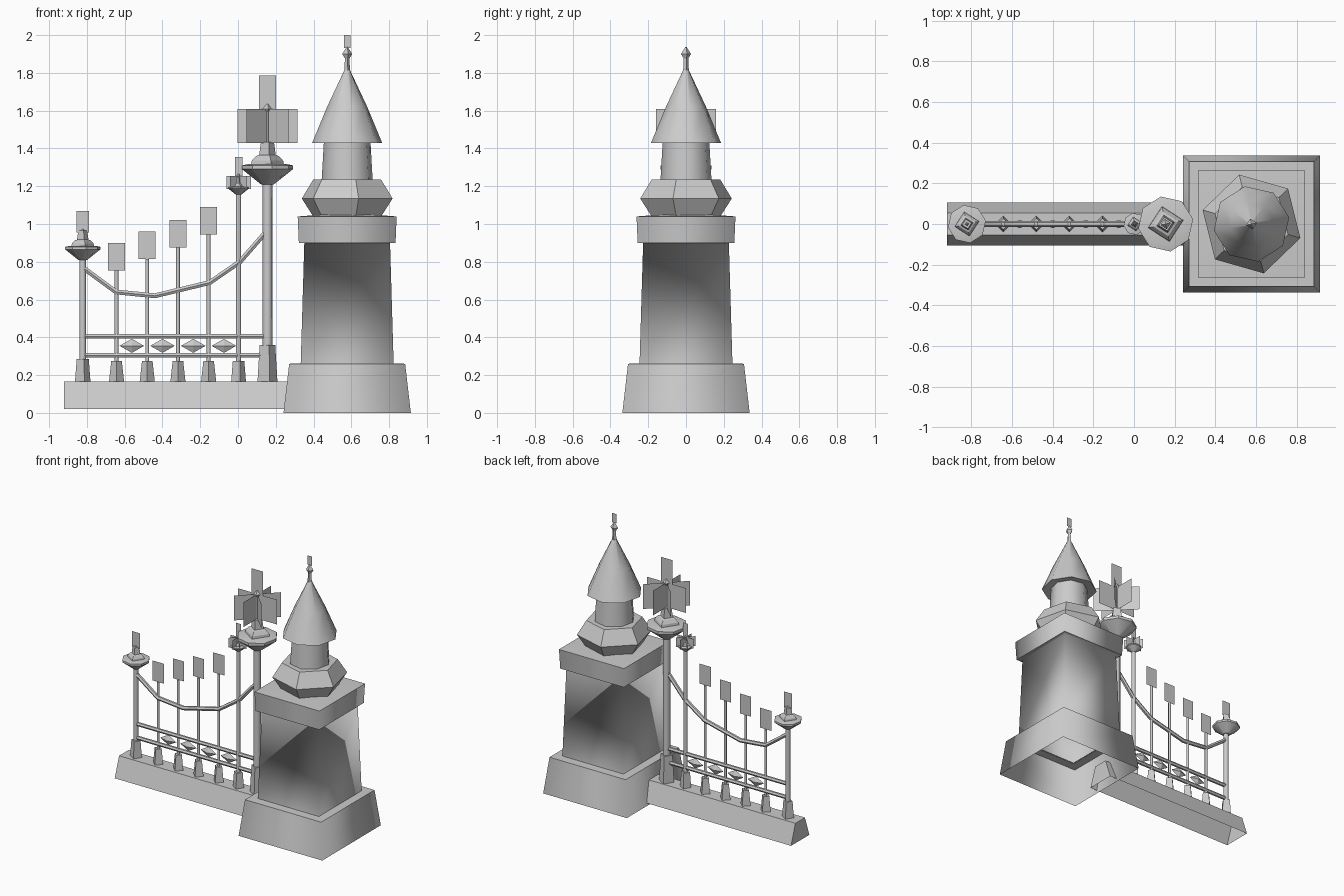
import bpy, bmesh
from math import sin, cos, pi, radians, sqrt

cube = bpy.data.objects.get("Cube")
if cube:
    bpy.data.objects.remove(cube)

stone = bpy.data.materials.new("pale_grey")
stone.use_nodes = True
GREY = (0.6, 0.6, 0.6, 1)
stone.diffuse_color = GREY
stone.node_tree.nodes["Principled BSDF"].inputs["Base Color"].default_value = GREY


def finish(obj, smooth):
    """Apply the material and shade smooth up to the given edge angle."""
    obj.data.materials.append(stone)
    bpy.ops.object.select_all(action='DESELECT')
    obj.select_set(True)
    bpy.context.view_layer.objects.active = obj
    if smooth >= 180:
        bpy.ops.object.shade_smooth()
    elif smooth:
        bpy.ops.object.shade_smooth_by_angle(angle=radians(smooth))
    return obj


def to_object(bm, name, smooth=0):
    mesh = bpy.data.meshes.new(name)
    bm.to_mesh(mesh)
    bm.free()
    obj = bpy.data.objects.new(name, mesh)
    bpy.context.collection.objects.link(obj)
    return finish(obj, smooth)


def lathe(name, x, profile, sides, turn=0, smooth=0, bottom=False, top=True):
    """Stack of polygon rings (radius, z) around a vertical axis at x."""
    bm = bmesh.new()
    rings = []
    for r, z in profile:
        angles = [radians(turn) + 2 * pi * i / sides for i in range(sides)]
        rings.append([bm.verts.new((x + r * cos(a), r * sin(a), z)) for a in angles])
    for lo, hi in zip(rings, rings[1:]):
        for i in range(sides):
            j = (i + 1) % sides
            bm.faces.new((lo[i], lo[j], hi[j], hi[i]))
    if top:
        bm.faces.new(rings[-1])
    if bottom:
        bm.faces.new(rings[0][::-1])
    return to_object(bm, name, smooth)


def square(name, x, profile, smooth=180, top=False):
    """Square tower from (half width, z) pairs."""
    return lathe(name, x, [(h * sqrt(2), z) for h, z in profile], 4, 45, smooth, top=top)


def plate(name, x, half, z0, z1, turns=(0,)):
    """Upright sheets crossing at x, one for each turn angle."""
    bm = bmesh.new()
    for t in turns:
        dx, dy = half * cos(radians(t)), half * sin(radians(t))
        corners = ((-1, z0), (1, z0), (1, z1), (-1, z1))
        bm.faces.new([bm.verts.new((x + s * dx, s * dy, z)) for s, z in corners])
    return to_object(bm, name)


def tube(name, points, radius):
    """Round bar along a path."""
    curve = bpy.data.curves.new(name, 'CURVE')
    curve.dimensions = '3D'
    curve.bevel_depth = radius
    curve.bevel_resolution = 1
    spline = curve.splines.new('POLY')
    spline.points.add(len(points) - 1)
    for p, (x, z) in zip(spline.points, points):
        p.co = (x, 0, z, 1)
    obj = bpy.data.objects.new(name, curve)
    bpy.context.collection.objects.link(obj)
    bpy.ops.object.select_all(action='DESELECT')
    obj.select_set(True)
    bpy.context.view_layer.objects.active = obj
    bpy.ops.object.convert(target='MESH')
    return finish(bpy.context.object, 50)


def bead(name, x, z, r, h, turn=12, sides=4):
    return lathe(name, x, [(0.004, z - h), (r, z), (0.004, z + h)], sides, turn, bottom=True)


# Stone pillar
PX = 0.578
square("pillar_base", PX, [(0.337, 0), (0.307, 0.26)])
square("pillar_base_ledge", PX, [(0.307, 0.26), (0.24, 0.262)])
square("pillar_shaft", PX, [(0.246, 0.26), (0.227, 0.9), (0.256, 0.902)])
square("pillar_cap", PX, [(0.256, 0.9), (0.262, 1.04)])
square("pillar_cap_top", PX, [(0.262, 1.04), (0.13, 1.05)], top=True)

# Turret on the pillar
lathe("turret_ring", PX, [(0.187, 1.04), (0.25, 1.135), (0.187, 1.235)], 6, 44, 25)
lathe("turret_drum", PX, [(0.137, 1.235), (0.125, 1.44)], 8, 10, 50)
lathe("turret_roof", PX, [(0.188, 1.43), (0.108, 1.62), (0.015, 1.815)], 8, 10, 50)
lathe("turret_eaves", PX, [(0.12, 1.44), (0.188, 1.43)], 8, 10, 50, top=False)
lathe("turret_spike", PX, [(0.016, 1.8), (0.012, 1.88)], 4, 12)
bead("turret_bead", PX, 1.9, 0.027, 0.036)
plate("turret_flag", PX, 0.018, 1.932, 2.0)

# Low wall, open underneath
bm = bmesh.new()
section = ((-0.105, 0.02), (-0.055, 0.165), (0.055, 0.165), (0.105, 0.02))
ends = [[bm.verts.new((x, y, z)) for y, z in section] for x in (-0.92, 0.3)]
for i in range(3):
    bm.faces.new((ends[0][i], ends[1][i], ends[1][i + 1], ends[0][i + 1]))
bm.faces.new(ends[0][::-1])
bm.faces.new(ends[1])
to_object(bm, "low_wall")


def post(name, x, s, pier_r, pier_top, shaft_r, cap_z, plate_half, plate_z, blades):
    """Fence post with pier, flared capital, stepped finial and sheet top."""
    lathe(name + "_pier", x, [(pier_r, 0.165), (pier_r * 0.78, pier_top)], 4, 12, 30)
    lathe(name + "_shaft", x, [(shaft_r, 0.165), (shaft_r, cap_z)], 8, 10, 50)
    flare = ((0.035, 0), (0.137, 0.08), (0.137, 0.1), (0.1, 0.108))
    lathe(name + "_capital", x, [(r * s, cap_z + h * s) for r, h in flare], 8, 10, 30, bottom=True)
    steps = ((0.09, 0.1), (0.085, 0.125), (0.062, 0.15), (0.045, 0.155), (0.035, 0.225))
    lathe(name + "_finial", x, [(r * s, cap_z + h * s) for r, h in steps], 4, 12)
    bead(name + "_bead", x, plate_z[0], 0.026 * s, 0.026 * s, 12)
    plate(name + "_top_plate", x, plate_half, *plate_z)
    if blades:
        plate(name + "_blades", x, blades[0], blades[1], plate_z[0], (0, 45, 90, 135))
        lathe(name + "_spindle", x, [(0.012 * s, cap_z + 0.2 * s), (0.012 * s, plate_z[0])], 4, 12)


post("end_post", -0.822, 0.69, 0.042, 0.285, 0.018, 0.81, 0.033, (0.955, 1.07), None)
post("tall_post", 0.156, 1, 0.054, 0.36, 0.026, 1.21, 0.046, (1.61, 1.785), (0.158, 1.43))
post("slim_post", 0.003, 0.4, 0.04, 0.275, 0.014, 1.155, 0.02, (1.255, 1.355), (0.065, 1.185))

# Pickets with sheet tops
for i, z in enumerate((0.755, 0.815, 0.875, 0.945)):
    x = -0.643 + 0.1625 * i
    lathe(f"picket_pier_{i}", x, [(0.04, 0.165), (0.028, 0.275)], 4)
    lathe(f"picket_rod_{i}", x, [(0.01, 0.2), (0.01, z)], 6, 0, 70)
    plate(f"picket_plate_{i}", x, 0.045, z, z + 0.145)

# Rails and sagging handrail
for name, z in (("lower_rail", 0.305), ("upper_rail", 0.405)):
    tube(name, [(-0.81, z), (0.15, z)], 0.014)
tube("handrail", [(-0.815, 0.765), (-0.645, 0.64), (-0.44, 0.62),
                  (-0.15, 0.69), (0.01, 0.8), (0.15, 0.96)], 0.015)

# Diamond ornaments between the rails
for i in range(4):
    ornament = bead(f"diamond_{i}", 0, 0, 0.065, 0.035, 0)
    ornament.scale.y = 0.3
    ornament.location = (-0.562 + 0.1625 * i, 0, 0.355)
